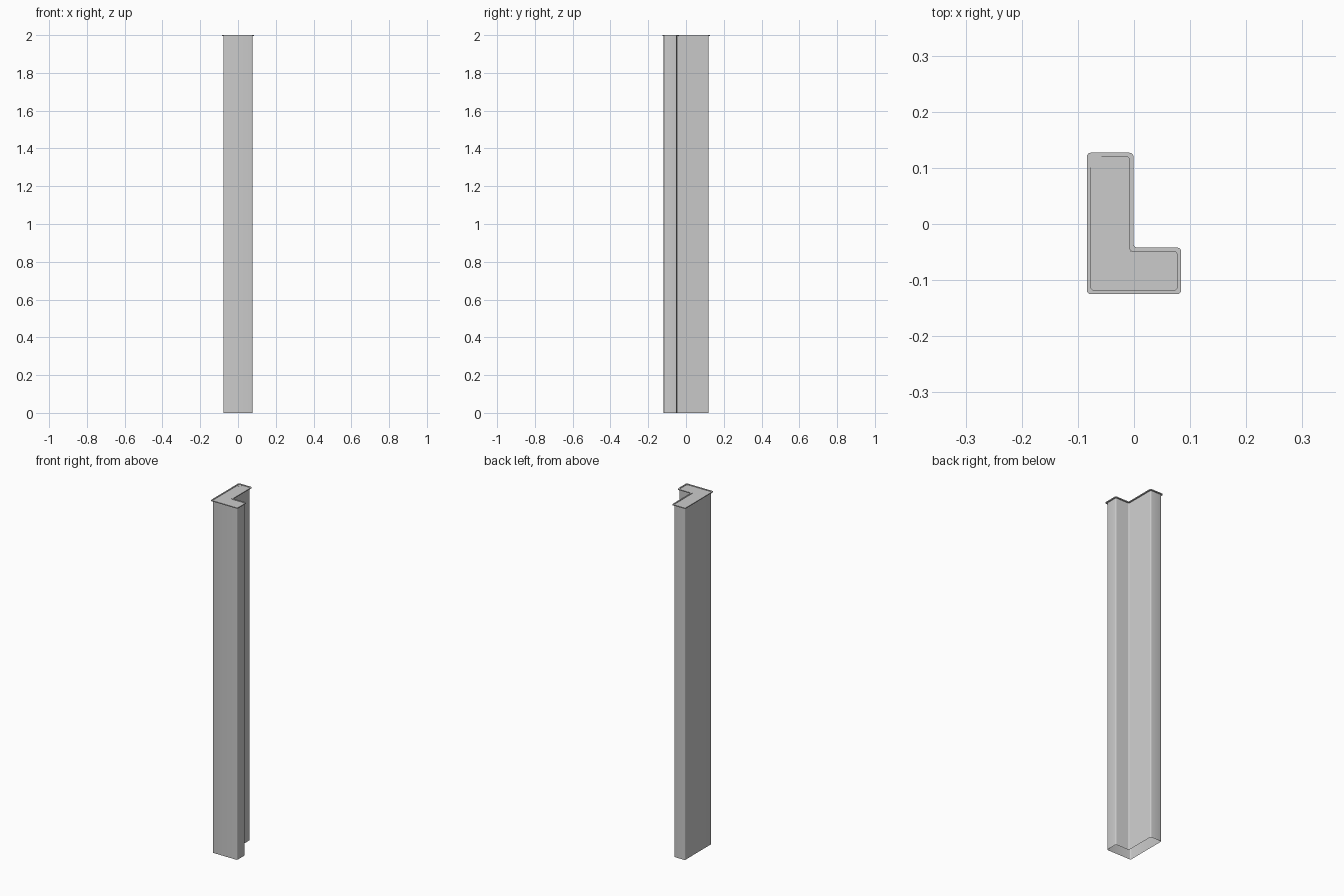
import bpy, bmesh, math
from mathutils import Vector

if "Cube" in bpy.data.objects:
    bpy.data.objects.remove(bpy.data.objects["Cube"])


def rounded(points, r, n=4):
    """Round every right-angle corner of a closed outline."""
    out = []
    for i, p in enumerate(points):
        p = Vector(p)
        a = (Vector(points[i - 1]) - p).normalized()
        b = (Vector(points[(i + 1) % len(points)]) - p).normalized()
        for k in range(n + 1):
            t = k / n * math.pi / 2
            out.append(p + a * r * (1 - math.sin(t)) + b * r * (1 - math.cos(t)))
    return out


def l_outline(x0, x1, x2, y0, y1, y2, r):
    return rounded([(x0, y0), (x2, y0), (x2, y1), (x1, y1), (x1, y2), (x0, y2)], r)


def finish(bm, name):
    mesh = bpy.data.meshes.new(name)
    bm.to_mesh(mesh)
    bm.free()
    ob = bpy.data.objects.new(name, mesh)
    bpy.context.collection.objects.link(ob)
    bpy.ops.object.select_all(action='DESELECT')
    bpy.context.view_layer.objects.active = ob
    ob.select_set(True)
    bpy.ops.object.shade_smooth_by_angle(angle=math.radians(30))
    return ob


inner = l_outline(-0.077, -0.008, 0.077, -0.118, -0.049, 0.12, 0.006)
outer = l_outline(-0.084, -0.001, 0.084, -0.125, -0.042, 0.127, 0.007)

# Hollow L-shaped sleeve, open at the bottom, with a flat rim at the top
bm = bmesh.new()
rings = [[bm.verts.new((p.x, p.y, z)) for p in line] for line, z in
         [(inner, 0), (inner, 1.995), (outer, 1.995), (outer, 2), (inner, 2), (inner, 1.997)]]
for low, high in zip(rings, rings[1:]):
    for i in range(len(low)):
        j = (i + 1) % len(low)
        bm.faces.new((low[i], low[j], high[j], high[i]))
finish(bm, "sleeve_with_rim")


def panel(name, x0, x1, y0, y1, z=1.997):
    bm = bmesh.new()
    bm.faces.new([bm.verts.new((x, y, z)) for x, y in
                  [(x0, y0), (x1, y0), (x1, y1), (x0, y1)]])
    finish(bm, name)


# Closing panels inside the rim
panel("cap_back", -0.077, -0.008, 0.002, 0.12)
panel("cap_front", -0.077, -0.006, -0.118, 0.002)
panel("cap_foot", -0.006, 0.077, -0.118, -0.049)

# Small raised pad in the back left corner
bm = bmesh.new()
pad = rounded([(-0.077, 0.1), (-0.056, 0.1), (-0.056, 0.12), (-0.077, 0.12)], 0.003)
face = bm.faces.new([bm.verts.new((p.x, p.y, 1.997)) for p in pad])
ext = bmesh.ops.extrude_face_region(bm, geom=[face])
for v in ext["geom"]:
    if isinstance(v, bmesh.types.BMVert):
        v.co.z += 0.001
bmesh.ops.recalc_face_normals(bm, faces=bm.faces)
finish(bm, "corner_pad")
